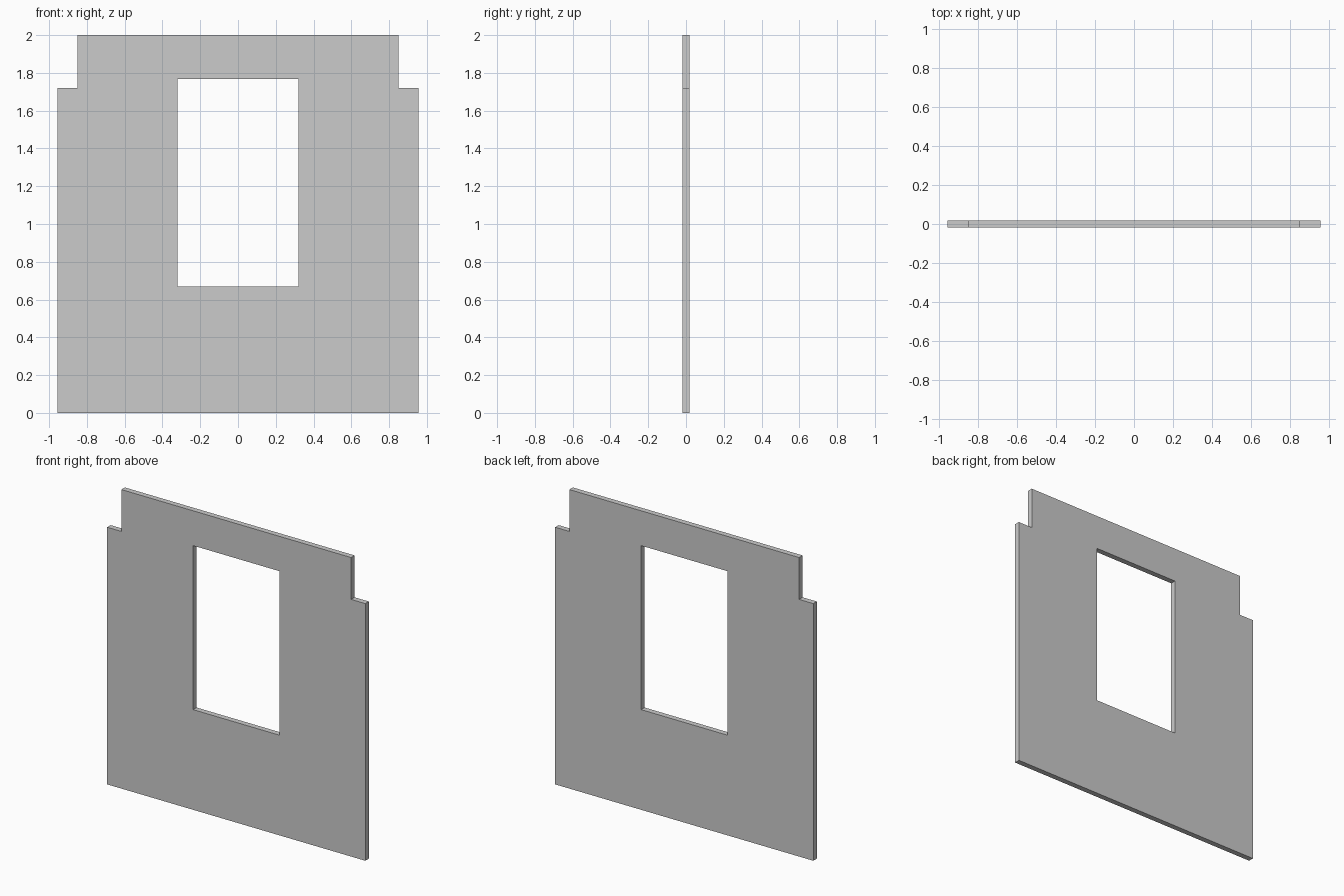
import bpy, bmesh

if "Cube" in bpy.data.objects:
    bpy.data.objects.remove(bpy.data.objects["Cube"])

HALF_T = 0.0185  # half of the panel thickness


def mirrored(right_side):
    """Close a right-hand profile (bottom to top) with its mirror image."""
    return right_side + [(-x, z) for x, z in reversed(right_side)]


# Stepped outer outline and rectangular window opening
outline = mirrored([(0.955, 0), (0.955, 1.72), (0.85, 1.72), (0.85, 2.0)])
window = mirrored([(0.319, 0.67), (0.319, 1.767)])

# Fill the area between both loops
bm = bmesh.new()
edges = []
for loop in (outline, window):
    verts = [bm.verts.new((x, -HALF_T, z)) for x, z in loop]
    edges += [bm.edges.new((verts[i - 1], verts[i])) for i in range(len(verts))]
bmesh.ops.triangle_fill(bm, edges=edges, use_beauty=True, use_dissolve=False,
                        normal=(0, -1, 0))

# Give the panel its thickness
ext = bmesh.ops.extrude_face_region(bm, geom=bm.faces[:], use_keep_orig=True)
back = [g for g in ext["geom"] if isinstance(g, bmesh.types.BMVert)]
bmesh.ops.translate(bm, verts=back, vec=(0, 2 * HALF_T, 0))
bmesh.ops.recalc_face_normals(bm, faces=bm.faces[:])

mesh = bpy.data.meshes.new("wall_panel")
bm.to_mesh(mesh)
bm.free()
panel = bpy.data.objects.new("wall_panel", mesh)
bpy.context.collection.objects.link(panel)
